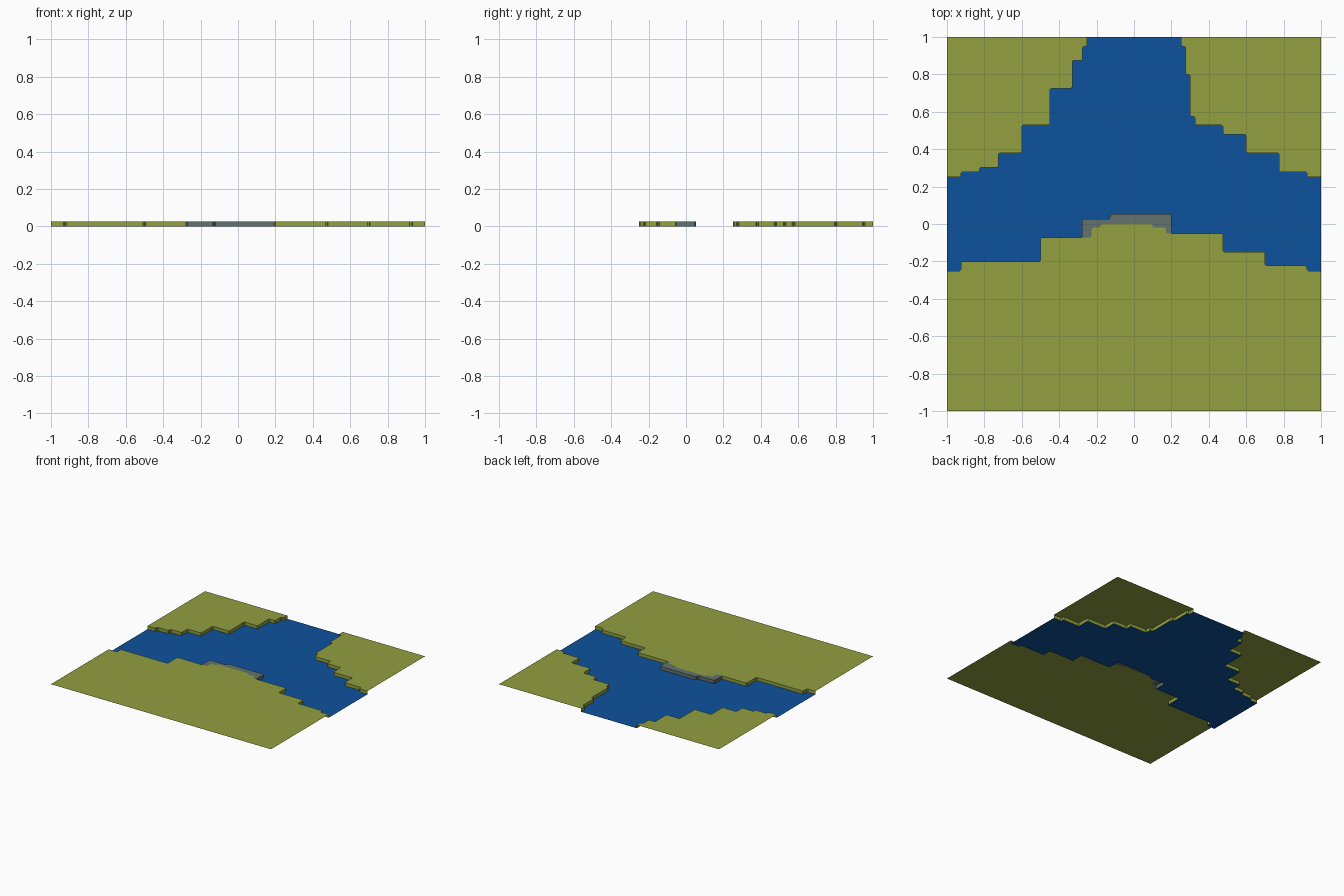
import bpy, bmesh
from mathutils import Vector

if "Cube" in bpy.data.objects:
    bpy.data.objects.remove(bpy.data.objects["Cube"])

TOP = 0.027      # height of the banks above the water
CUT = 0.007      # small corner chamfer on every step


def material(name, rgb):
    m = bpy.data.materials.new(name)
    m.diffuse_color = (*rgb, 1)
    m.use_nodes = True
    m.node_tree.nodes["Principled BSDF"].inputs["Base Color"].default_value = m.diffuse_color
    return m


GRASS = material("grass green", (0.287, 0.352, 0.051))
WATER = material("water blue", (0.004, 0.084, 0.342))
STONE = material("stone grey", (0.127, 0.171, 0.156))


def stair(x, y, moves, axis=0):
    """Stepped path: each move sets x or y in turn; inner corners get clipped."""
    p = [Vector((x, y))]
    for m in moves:
        q = p[-1].copy()
        q[axis] = m
        p.append(q)
        axis = 1 - axis
    out = [p[0]]
    for a, b, c in zip(p, p[1:], p[2:]):
        out += [b + (a - b).normalized() * CUT, b + (c - b).normalized() * CUT]
    return out + [p[-1]]


def join(*paths):
    out = []
    for path in paths:
        for v in path:
            v = Vector(v)
            if not out or (v - out[-1]).length > 1e-5:
                out.append(v)
    return out


def sheet(name, outline, z, mat, walls=()):
    """Flat upward sheet, plus walls down to the water (water left of each path)."""
    bm = bmesh.new()
    f = bm.faces.new([bm.verts.new((p[0], p[1], z)) for p in outline])
    f.normal_update()
    if f.normal.z < 0:
        f.normal_flip()
    for path in walls:
        for a, b in zip(path, path[1:]):
            bm.faces.new([bm.verts.new(v) for v in
                          ((*b, 0), (*a, 0), (*a, z), (*b, z))])
    bmesh.ops.remove_doubles(bm, verts=bm.verts, dist=1e-5)
    bmesh.ops.triangulate(bm, faces=[g for g in bm.faces if len(g.verts) > 4])
    me = bpy.data.meshes.new(name)
    bm.to_mesh(me)
    bm.free()
    me.materials.append(mat)
    bpy.context.collection.objects.link(bpy.data.objects.new(name, me))


# Shorelines
west = stair(-1, -.25, (-.925, -.2, -.5, -.073, -.277))
bend = stair(-.277, -.073, (.027, -.128, .053, .2, -.05), axis=1)
bend_inner = stair(-.277, -.073, (-.227, -.02, -.18, 0, .1, -.02, .17, -.05, .2))
east = stair(.2, -.05, (.475, -.15, .7, -.223, .925, -.25, 1))
right_shore = stair(.252, 1, (.95, .275, .8, .3, .575, .325, .528, .475, .478,
                              .6, .38, .775, .277, .925, .252, 1), axis=1)[::-1]
left_shore = stair(-1, .252, (-.925, .277, -.825, .303, -.725, .38, -.6, .528, -.45,
                              .725, -.33, .875, -.275, .95, -.252, 1))[::-1]

# Land, stone bank and river
sheet("front_land", join(west, bend_inner, east, [(1, -1), (-1, -1)]), TOP, GRASS, (west, east))
sheet("stone_bank", join(bend, bend_inner[::-1])[:-1], TOP, STONE, (bend,))
sheet("back_right_land", join(right_shore, [(1, 1)]), TOP, GRASS, (right_shore,))
sheet("back_left_land", join(left_shore, [(-1, 1)]), TOP, GRASS, (left_shore,))
sheet("river", join(west, bend, east, right_shore, left_shore), 0, WATER)
